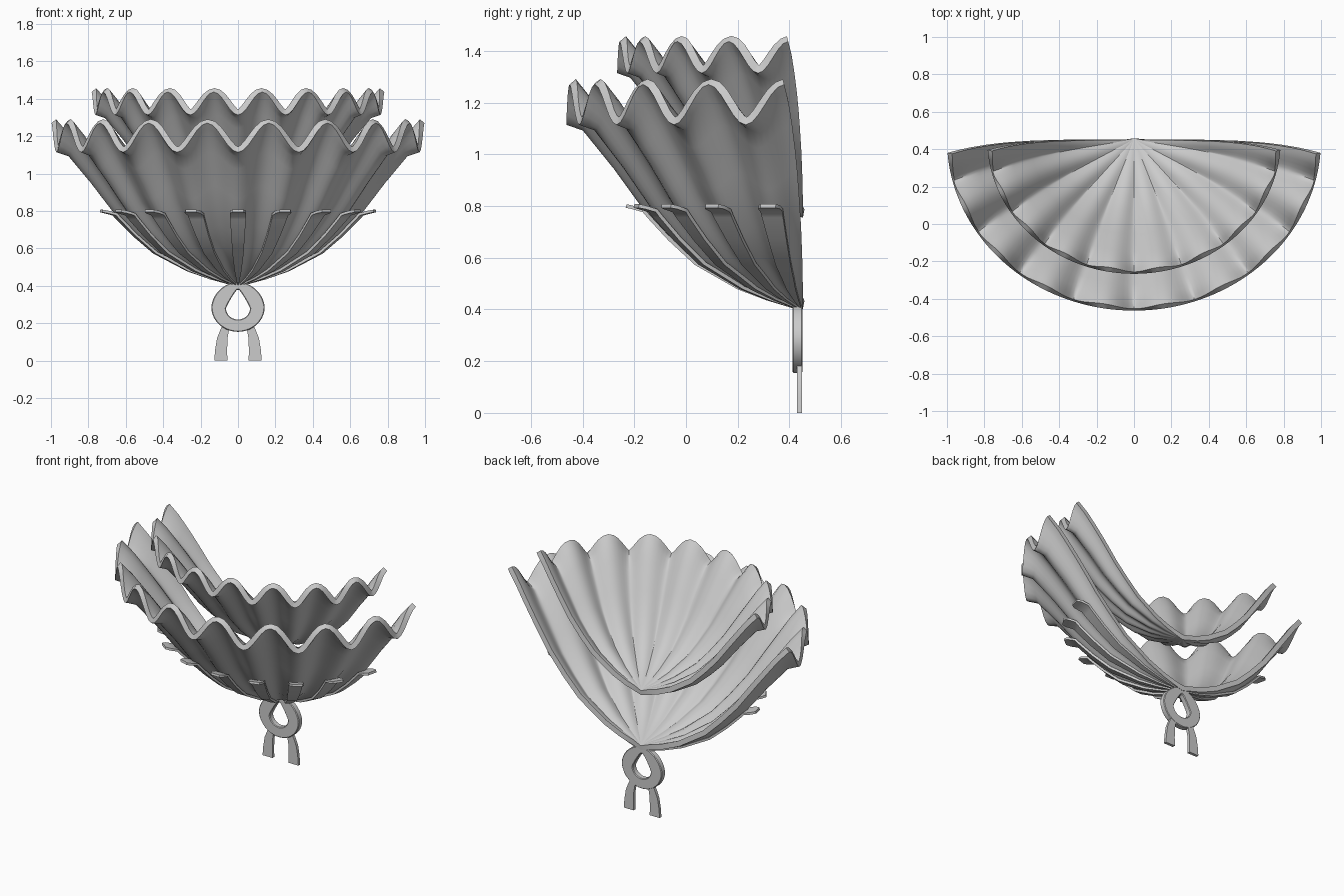
import bpy, bmesh, math
from mathutils import Vector

if "Cube" in bpy.data.objects:
    bpy.data.objects.remove(bpy.data.objects["Cube"])

# Profile of the fluted bowl: (radius fraction, mean height, flute amplitude)
PROFILE = [(0.0, .405, 0), (.15, .448, .002), (.27, .495, .007), (.45, .60, .018),
           (.56, .70, .025), (.67, .815, .031), (.8, .985, .037), (.93, 1.145, .05), (1.0, 1.195, .078)]
CY, RX, RY = .452, 1.0, .915


def lookup(t):
    for (a, za, wa), (b, zb, wb) in zip(PROFILE, PROFILE[1:]):
        if t <= b:
            k = (t - a) / (b - a)
            return za + k * (zb - za), wa + k * (wb - wa)
    return PROFILE[-1][1:]


def shell_point(s, t):
    """s runs -1..1 around the half bowl, t runs 0..1 from apex to rim."""
    phi = s * math.radians(90 - 4.5 * t ** 3)
    z, amp = lookup(t)
    z -= amp * math.cos(s * 9 * math.pi)
    return Vector((RX * t * math.sin(phi), CY - RY * t * math.cos(phi), z))


def finish(bm, name, thick=0, offset=-1, angle=40):
    me = bpy.data.meshes.new(name)
    bm.to_mesh(me)
    bm.free()
    ob = bpy.data.objects.new(name, me)
    bpy.context.collection.objects.link(ob)
    if thick:
        m = ob.modifiers.new("thickness", 'SOLIDIFY')
        m.thickness, m.offset = thick, offset
    bpy.ops.object.select_all(action='DESELECT')
    ob.select_set(True)
    bpy.context.view_layer.objects.active = ob
    if thick:
        bpy.ops.object.modifier_apply(modifier="thickness")
    bpy.ops.object.shade_smooth_by_angle(angle=math.radians(angle))
    return ob


def make_shell(name, scale, rim_z):
    bm = bmesh.new()
    n = 108
    ts = [.07, .15, .21, .27, .36, .45, .56, .67, .735, .8, .87, .93, .97, 1.0]

    def place(p):
        return Vector((p.x * scale, CY + (p.y - CY) * scale, rim_z + (p.z - 1.195) * scale))
    apex = bm.verts.new(place(shell_point(0, 0)))
    rows = [[bm.verts.new(place(shell_point(-1 + 2 * i / n, t))) for i in range(n + 1)] for t in ts]
    for i in range(n):
        bm.faces.new((apex, rows[0][i + 1], rows[0][i]))
        for a, b in zip(rows, rows[1:]):
            bm.faces.new((a[i], a[i + 1], b[i + 1], b[i]))
    # keep the normals on the outside so thickness grows inwards
    bmesh.ops.recalc_face_normals(bm, faces=bm.faces)
    if sum(f.normal.z * f.calc_area() for f in bm.faces) > 0:
        bmesh.ops.reverse_faces(bm, faces=bm.faces)
    return finish(bm, name, .032)


# Two nested fluted bowls
make_shell("outer_shell", 1.0, 1.192)
make_shell("inner_shell", .785, 1.375)


# Tapered ribs under the outer shell, each ending in an outward rounded tongue
def make_rib(name, s):
    bm = bmesh.new()
    pts = [shell_point(s, t) + Vector((0, -.002, -.004)) for t in (.04, .15, .27, .36, .45, .56, .65)]
    phi = s * math.radians(88)
    out = Vector((RX * math.sin(phi), -RY * math.cos(phi), 0))
    tangent = Vector((RX * math.cos(phi), RY * math.sin(phi), 0)).normalized()
    end = pts[-1]
    pts += [end + out * .02 + Vector((0, 0, .022)), end + out * .07 + Vector((0, 0, .035)),
            end + out * .095 + Vector((0, 0, .04))]
    widths = [.003, .01, .018, .024, .03, .036, .042, .044, .044, .03]
    pairs = [(bm.verts.new(p - tangent * w), bm.verts.new(p + tangent * w)) for p, w in zip(pts, widths)]
    for a, b in zip(pairs, pairs[1:]):
        bm.faces.new((a[0], a[1], b[1], b[0]))
    finish(bm, name, .014, 0)


for k in range(-4, 5):
    make_rib(f"rib_{k + 5}", k * 2 / 9)


# Flat plate from matching outer and inner outlines (a closed ring or an open strip)
def make_plate(name, outer, inner, y0, y1, closed):
    bm = bmesh.new()
    n = len(outer)
    loops = [[bm.verts.new((x, y, z)) for x, z in pts] for y in (y0, y1) for pts in (outer, inner)]
    fo, fi, bo, bi = loops
    for i in range(n if closed else n - 1):
        j = (i + 1) % n
        for a, b in ((fo, fi), (fi, bi), (bi, bo), (bo, fo)):
            bm.faces.new((a[i], a[j], b[j], b[i]))
    if not closed:
        for e in (0, -1):
            bm.faces.new((fo[e], fi[e], bi[e], bo[e]))
    bmesh.ops.recalc_face_normals(bm, faces=bm.faces)
    return finish(bm, name)


# Ring with a teardrop hole at the hinge
angs = [2 * math.pi * i / 40 for i in range(40)]
outer = [(.143 * math.sin(a) * (1 - .08 * max(0, math.cos(a))), .287 + .133 * math.cos(a)) for a in angs]
hole = [(.064 * math.sin(a) * (1 - .6 * max(0, math.cos(a))),
         .28 + (.1 if math.cos(a) > 0 else .06) * math.cos(a)) for a in angs]
ring = make_plate("hinge_ring", outer, hole, .412, .45, True)
bev = ring.modifiers.new("bevel", 'BEVEL')
bev.width, bev.segments, bev.limit_method = .006, 1, 'ANGLE'

# Two ribbon tails standing on the ground
for side, label in ((-1, "left"), (1, "right")):
    o = [(side * x, z) for x, z in ((.127, 0), (.122, .06), (.112, .12), (.092, .17), (.075, .2))]
    i = [(side * x, z) for x, z in ((.057, 0), (.058, .06), (.056, .12), (.048, .165), (.042, .19))]
    make_plate(f"{label}_tail", o, i, .43, .449, False)
